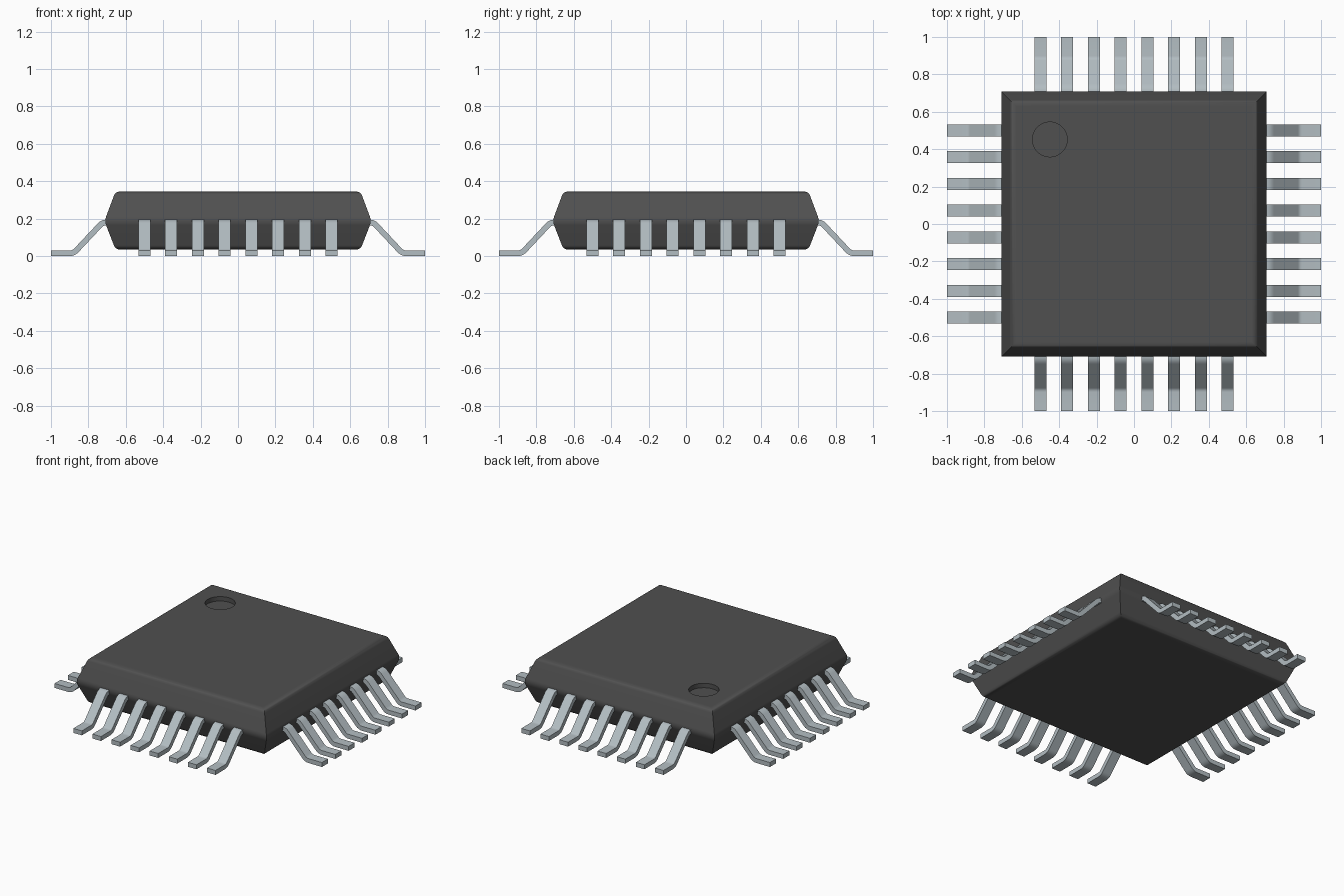
import bpy, bmesh, math
from mathutils import Vector

cube = bpy.data.objects.get("Cube")
if cube:
    bpy.data.objects.remove(cube, do_unlink=True)


def material(name, color):
    m = bpy.data.materials.new(name)
    m.use_nodes = True
    m.diffuse_color = (*color, 1)
    m.node_tree.nodes["Principled BSDF"].inputs["Base Color"].default_value = (*color, 1)
    return m


def mesh_from(bm, name, mat):
    bmesh.ops.recalc_face_normals(bm, faces=bm.faces[:])
    me = bpy.data.meshes.new(name)
    bm.to_mesh(me)
    bm.free()
    me.materials.append(mat)
    return me


def add_object(name, me):
    ob = bpy.data.objects.new(name, me)
    bpy.context.collection.objects.link(ob)
    return ob


def activate(ob):
    bpy.ops.object.select_all(action='DESELECT')
    ob.select_set(True)
    bpy.context.view_layer.objects.active = ob


def rounded(points, size, steps=4):
    """Replace the inner corners of a polyline by short curves."""
    pts = [Vector(p) for p in points]
    out = [pts[0]]
    for a, b, c in zip(pts, pts[1:], pts[2:]):
        p, q = b + (a - b).normalized() * size, b + (c - b).normalized() * size
        for i in range(steps + 1):
            t = i / steps
            out.append(p * (1 - t) ** 2 + b * 2 * t * (1 - t) + q * t * t)
    return out + [pts[-1]]


black = material("black plastic", (0.08, 0.08, 0.08))
metal = material("tinned metal", (0.45, 0.51, 0.54))

# Package body: square rings following a tapered, rounded side profile
profile = rounded([(0.60, 0.035), (0.655, 0.035), (0.714, 0.188),
                   (0.655, 0.345), (0.60, 0.345)], 0.025)[1:-1]
bm = bmesh.new()
rings = [[bm.verts.new((sx * p.x, sy * p.x, p.y))
          for sx, sy in ((-1, -1), (1, -1), (1, 1), (-1, 1))] for p in profile]
for lo, hi in zip(rings, rings[1:]):
    for i in range(4):
        j = (i + 1) % 4
        bm.faces.new((lo[i], lo[j], hi[j], hi[i]))
bm.faces.new(rings[0])
bm.faces.new(rings[-1])
body = add_object("package_body", mesh_from(bm, "package_body", black))

# Round orientation dimple sunk into the top
bm = bmesh.new()
bmesh.ops.create_cone(bm, cap_ends=True, segments=48, radius1=0.093, radius2=0.093, depth=0.1)
bmesh.ops.translate(bm, vec=(-0.45, 0.452, 0.365), verts=bm.verts[:])
cutter = add_object("dimple_cutter", mesh_from(bm, "dimple_cutter", black))
cutter.hide_render = True
cut = body.modifiers.new("dimple", 'BOOLEAN')
cut.operation = 'DIFFERENCE'
cut.solver = 'EXACT'
cut.object = cutter
activate(body)
bpy.ops.object.modifier_apply(modifier="dimple")
bpy.data.objects.remove(cutter, do_unlink=True)
bpy.ops.object.shade_smooth_by_angle(angle=math.radians(35))
body.modifiers.new("weighted_normals", 'WEIGHTED_NORMAL').keep_sharp = True

# One row of eight gull-wing leads, swept along a bent path
path = rounded([(0.66, 0.18), (0.724, 0.18), (0.879, 0.015), (1.0, 0.015)], 0.02)
HALF_T, HALF_W, PITCH = 0.015, 0.032, 1 / 7
bm = bmesh.new()
for n in range(8):
    y = (n - 3.5) * PITCH
    sections = []
    for i, p in enumerate(path):
        d = (path[min(i + 1, len(path) - 1)] - path[max(i - 1, 0)]).normalized()
        up = Vector((-d.y, d.x)) * HALF_T
        sections.append([bm.verts.new((p.x + s * up.x, y + w * HALF_W, p.y + s * up.y))
                         for s, w in ((-1, -1), (-1, 1), (1, 1), (1, -1))])
    for a, b in zip(sections, sections[1:]):
        for i in range(4):
            j = (i + 1) % 4
            bm.faces.new((a[i], a[j], b[j], b[i]))
    bm.faces.new(sections[0])
    bm.faces.new(sections[-1])
row = mesh_from(bm, "lead_row", metal)

# The same row on all four sides
for k, side in enumerate(("left", "back", "right", "front")):
    ob = add_object(side + "_leads", row)
    ob.rotation_euler.z = k * math.pi / 2
activate(ob)
bpy.ops.object.shade_smooth_by_angle(angle=math.radians(35))
